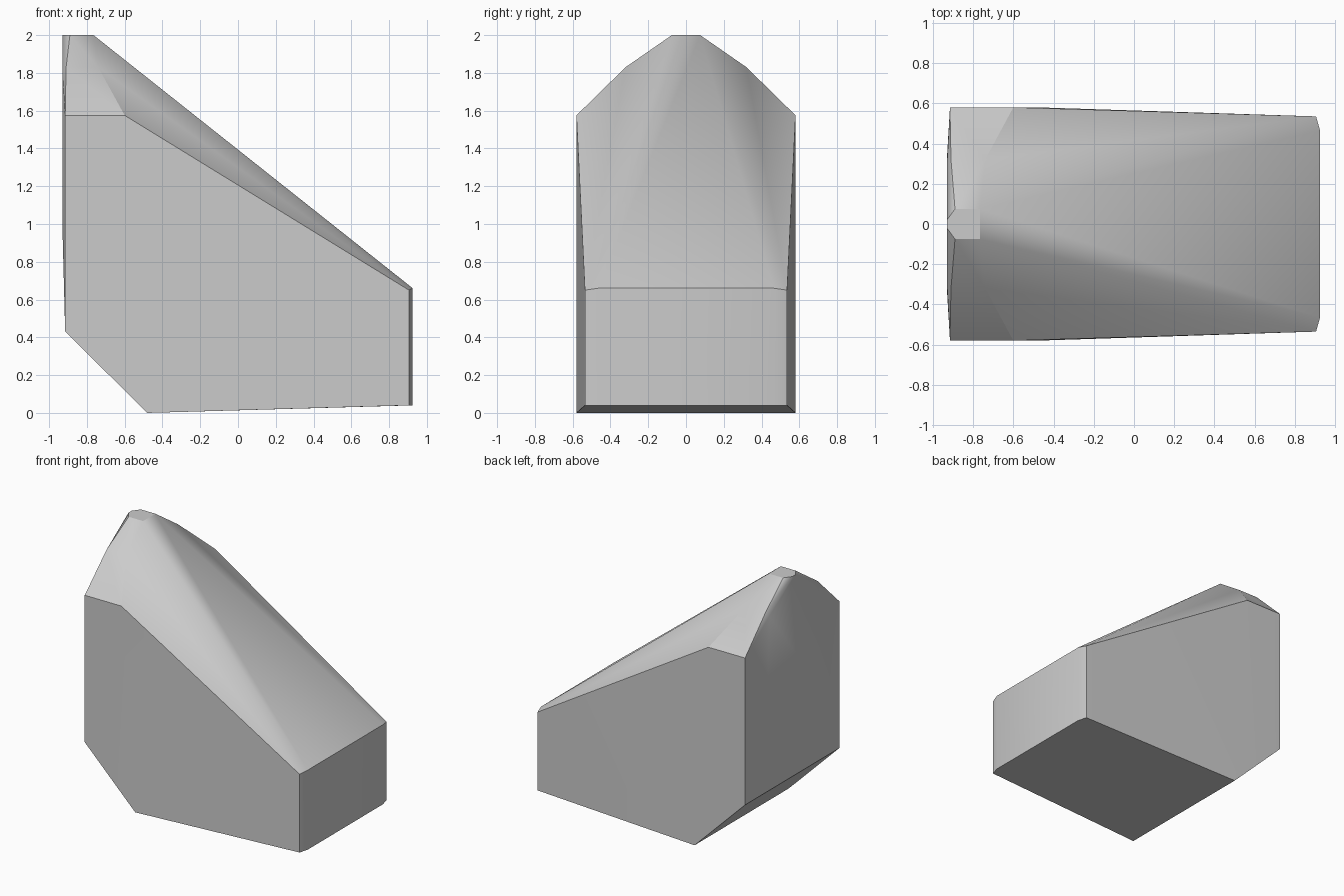
import bpy, bmesh, math

if "Cube" in bpy.data.objects:
    bpy.data.objects.remove(bpy.data.objects["Cube"], do_unlink=True)

# Plain grey surface
grey = bpy.data.materials.new("plain_grey")
grey.use_nodes = True
colour = (0.6, 0.6, 0.6, 1)
grey.diffuse_color = colour
grey.node_tree.nodes["Principled BSDF"].inputs["Base Color"].default_value = colour

# Corners of one half; the other half is mirrored across y
wall = [(-0.915, 0.58, 0.43), (-0.915, 0.58, 1.575), (-0.6, 0.58, 1.575), (-0.48, 0.58, 0)]
nose = [(0.905, 0.535, 0.04), (0.905, 0.535, 0.65), (0.925, 0.465, 0.04), (0.925, 0.465, 0.66)]
shoulder = [(-0.91, 0.32, 1.83), (-0.74, 0.32, 1.83)]
crown = [(-0.89, 0.075, 2), (-0.765, 0.075, 2), (-0.93, 0.02, 2)]
back = [(-0.93, 0.3, 1.8), (-0.93, 0.33, 1.0)]

# Wedge block as the hull of its corners
bm = bmesh.new()
for x, y, z in wall + nose + shoulder + crown + back:
    for side in (1, -1):
        bm.verts.new((x, y * side, z))
hull = bmesh.ops.convex_hull(bm, input=bm.verts)
loose = [v for v in bm.verts if not v.link_faces]
bmesh.ops.delete(bm, geom=loose, context='VERTS')
bmesh.ops.dissolve_limit(bm, angle_limit=math.radians(0.5), verts=bm.verts, edges=bm.edges)
bmesh.ops.recalc_face_normals(bm, faces=bm.faces)

mesh = bpy.data.meshes.new("wedge_block")
bm.to_mesh(mesh)
bm.free()
mesh.materials.append(grey)
block = bpy.data.objects.new("wedge_block", mesh)
bpy.context.collection.objects.link(block)

# Soft shading over the shallow creases
bpy.context.view_layer.objects.active = block
block.select_set(True)
bpy.ops.object.shade_smooth_by_angle(angle=math.radians(30))
